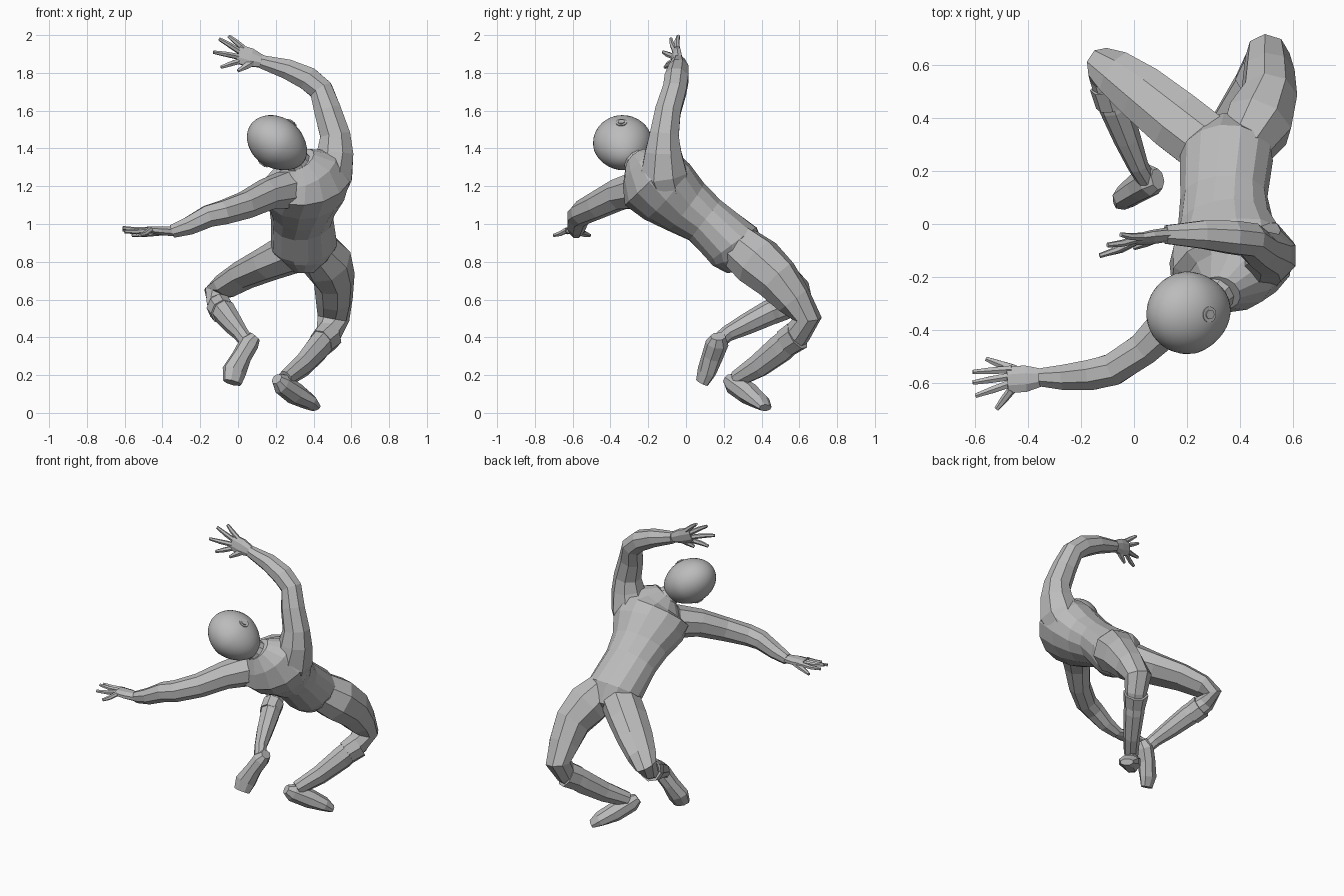
import bpy, bmesh, math
from mathutils import Vector, Matrix

cube = bpy.data.objects.get("Cube")
if cube:
    bpy.data.objects.remove(cube, do_unlink=True)

GREY = (0.5, 0.5, 0.5, 1)
mat = bpy.data.materials.new("matte grey")
mat.use_nodes = True
mat.diffuse_color = GREY
mat.node_tree.nodes["Principled BSDF"].inputs["Base Color"].default_value = GREY
CM = 0.01  # body measurements are in hundredths


def finish(name, bm):
    bmesh.ops.recalc_face_normals(bm, faces=bm.faces)
    mesh = bpy.data.meshes.new(name)
    bm.to_mesh(mesh)
    bm.free()
    mesh.materials.append(mat)
    obj = bpy.data.objects.new(name, mesh)
    bpy.context.collection.objects.link(obj)
    return obj


def loft(name, rings, side, side_end=None, sides=8):
    """Faceted skin through rings of (x, y, z, half width, half depth)."""
    bm = bmesh.new()
    centres = [Vector(r[:3]) * CM for r in rings]
    side, last = Vector(side), len(rings) - 1
    side_end = Vector(side_end) if side_end else side
    loops = []
    for i, c in enumerate(centres):
        before = (c - centres[i - 1]).normalized() if i else Vector()
        after = (centres[i + 1] - c).normalized() if i < last else Vector()
        along = (before + after).normalized()
        u = side.lerp(side_end, i / last)
        u = (u - along * u.dot(along)).normalized()
        v = along.cross(u)
        w, d = rings[i][3] * CM, rings[i][4] * CM
        loop = []
        for k in range(sides):
            a = math.tau * (k + 0.5) / sides
            loop.append(bm.verts.new(c + 1.04 * (u * w * math.cos(a) + v * d * math.sin(a))))
        loops.append(loop)
    for a, b in zip(loops, loops[1:]):
        for k in range(sides):
            j = (k + 1) % sides
            bm.faces.new((a[k], a[j], b[j], b[k]))
    bm.faces.new(loops[0])
    bm.faces.new(loops[-1])
    return finish(name, bm)


def hand(name, wrist, knuckles, across, tips, thumb):
    """Flat palm with four fingers fanned along its edge and a thumb."""
    w, k, s = Vector(wrist), Vector(knuckles), Vector(across).normalized()
    mid = w.lerp(k, 0.5)
    loft(name + "_palm", [(*w, 3.2, 2.6), (*mid, 5.2, 2.4), (*k, 5.2, 1.7)], s)
    for i, tip in enumerate(tips):
        base = k + s * (3.9 - 2.6 * i) - (k - w) * 0.12
        tip = Vector(tip)
        bend = base.lerp(tip, 0.55) + s.cross(k - w).normalized() * 0.5
        loft(f"{name}_finger_{i + 1}",
             [(*base, 1.6, 1.5), (*bend, 1.4, 1.3), (*tip, 0.9, 0.9)], s, sides=6)
    thumb = Vector(thumb)
    root = w.lerp(k, 0.25)
    loft(name + "_thumb", [(*root, 2.4, 2), (*root.lerp(thumb, 0.55), 1.9, 1.7),
                           (*thumb, 0.9, 0.9)], s, sides=6)


# Torso leaning forward, shoulders twisted against the hips
loft("torso", [(35, 29, 75, 6, 7), (35, 28, 82, 13, 14), (35, 25, 89, 17, 15),
               (34, 10, 102, 16, 13), (34.5, 0, 109, 17.5, 15), (35.5, -10, 117, 22, 17.5),
               (37, -18, 123.5, 23, 18), (36, -22, 129, 17, 13), (33, -26, 134, 8, 7)],
     (1, 0, 0), (0.8, 0.4, 0.4), sides=14)
loft("neck", [(34, -23, 129, 8, 8), (30, -28, 135, 6, 6), (25, -32, 140, 6, 6)],
     (1, 0, 1), sides=10)

# Raised arm and reaching arm
loft("left_arm", [(46, -9, 116, 11, 10), (49, -12, 126, 13, 12), (51.5, -12, 138, 10, 10),
                  (51.5, -11.5, 147, 8, 8.3), (47.5, -9.5, 160, 7, 7.4),
                  (44, -6, 171, 6.5, 6.5), (37, -5, 177, 6.5, 6.5),
                  (26, -4, 182, 5.5, 5.5), (12, -4, 186, 3.6, 3.6)], (0, 1, 0))
loft("right_arm", [(25, -25, 118, 10, 10), (15, -36, 115.5, 8.3, 8), (4, -47, 110, 7.3, 6.5),
                   (-8, -55, 106, 6.5, 6.3), (-16, -57, 104, 6, 6), (-26, -58, 99, 5, 5),
                   (-35, -58, 96, 3.6, 3.6)], (0, 0, 1))
hand("left_hand", (13, -4, 186), (0, -6, 190), (0.4, 0.3, 1),
     [(-5, -4, 199.5), (-10, -8, 198), (-13, -12, 191), (-9, -11, 183)], (0, -9, 181))
hand("right_hand", (-34, -58, 96), (-48, -59, 97), (0, -1, 0),
     [(-52, -70, 94), (-60, -65, 96), (-61, -60, 98), (-61, -56, 97)], (-56, -51, 94))

# Bent legs
loft("left_leg", [(41, 28, 88, 10, 12), (47, 38, 80, 13, 13.5), (51, 48, 71, 10.5, 12),
                  (51, 57, 60, 9.5, 9.5), (50.5, 64, 50, 8.3, 7.5), (48, 59, 42, 6.5, 7),
                  (42, 50, 34, 6, 7.5), (34, 38.5, 25, 4.8, 6.3), (25, 27, 18, 4, 4.5)],
     (1, -0.3, 0))
loft("right_leg", [(29, 29, 85, 12, 11), (16, 39, 79, 12, 9), (3, 49.5, 73, 11, 7.5),
                   (-7, 57, 67, 9, 6.5), (-12, 60, 63, 7, 6), (-11, 55, 58, 5.5, 5.5),
                   (-7, 44, 53, 6, 6.5), (-2.5, 32, 47, 5, 5.5), (1.5, 22, 42, 3.8, 4.2),
                   (5, 16, 37, 3.5, 4)],
     (0.6, 0.75, 0))

# Boot cuffs below the knees
loft("left_boot_cuff", [(48, 59, 41, 7.5, 8), (44, 53, 37, 6.4, 7.6)], (1, -0.3, 0))
loft("right_boot_cuff", [(-10, 52, 56.5, 6.5, 7), (-8, 45, 53.5, 6.2, 6.7)], (0.6, 0.75, 0))

# Feet, heel to toe
loft("left_foot", [(20.5, 22, 18, 3, 3), (23, 25, 15.5, 4.5, 5.5), (30, 33, 10.3, 6, 5.7),
                   (37, 39, 6, 6.3, 4), (41, 42, 2.7, 4, 2)], (1, -1, 0))
loft("right_foot", [(9, 17, 40.5, 3, 4), (6, 16.5, 37, 5, 6), (2, 14, 30, 5, 5.5),
                    (-2, 11, 22, 6.4, 4.6), (-3, 8.5, 16, 5, 3)], (1, 0.3, -0.5))

# Smooth head tipped to one side: crown up, narrowing to the chin
crown = Vector((-0.8, -0.15, 0.55)).normalized()
left = Vector((0.64, -0.04, 0.77))
left = (left - crown * left.dot(crown)).normalized()
face = left.cross(crown)
turn = Matrix((left, -face, crown)).transposed().to_4x4()
place = Matrix.Translation((0.208, -0.335, 1.428)) @ turn
bm = bmesh.new()
bmesh.ops.create_uvsphere(bm, u_segments=32, v_segments=20, radius=1)
for v in bm.verts:
    low = max(0, -v.co.z)
    v.co.x *= 0.136 * (1 - 0.1 * low)
    v.co.y *= 0.157 * (1 - 0.12 * low)
    v.co.z *= 0.172
bm.transform(place)
head = finish("head", bm)
for p in head.data.polygons:
    p.use_smooth = True

# Round ear pieces: a rim around a raised button
for label, s in (("left", 1), ("right", -1)):
    bm = bmesh.new()
    for radius, height in ((0.03, 0.012), (0.018, 0.022)):
        offset = Matrix.Translation((s * 0.131, 0, 0)) @ Matrix.Rotation(math.pi / 2, 4, 'Y')
        bmesh.ops.create_cone(bm, cap_ends=True, segments=16, radius1=radius,
                              radius2=radius, depth=height, matrix=offset)
    bm.transform(place)
    finish(label + "_ear", bm)
